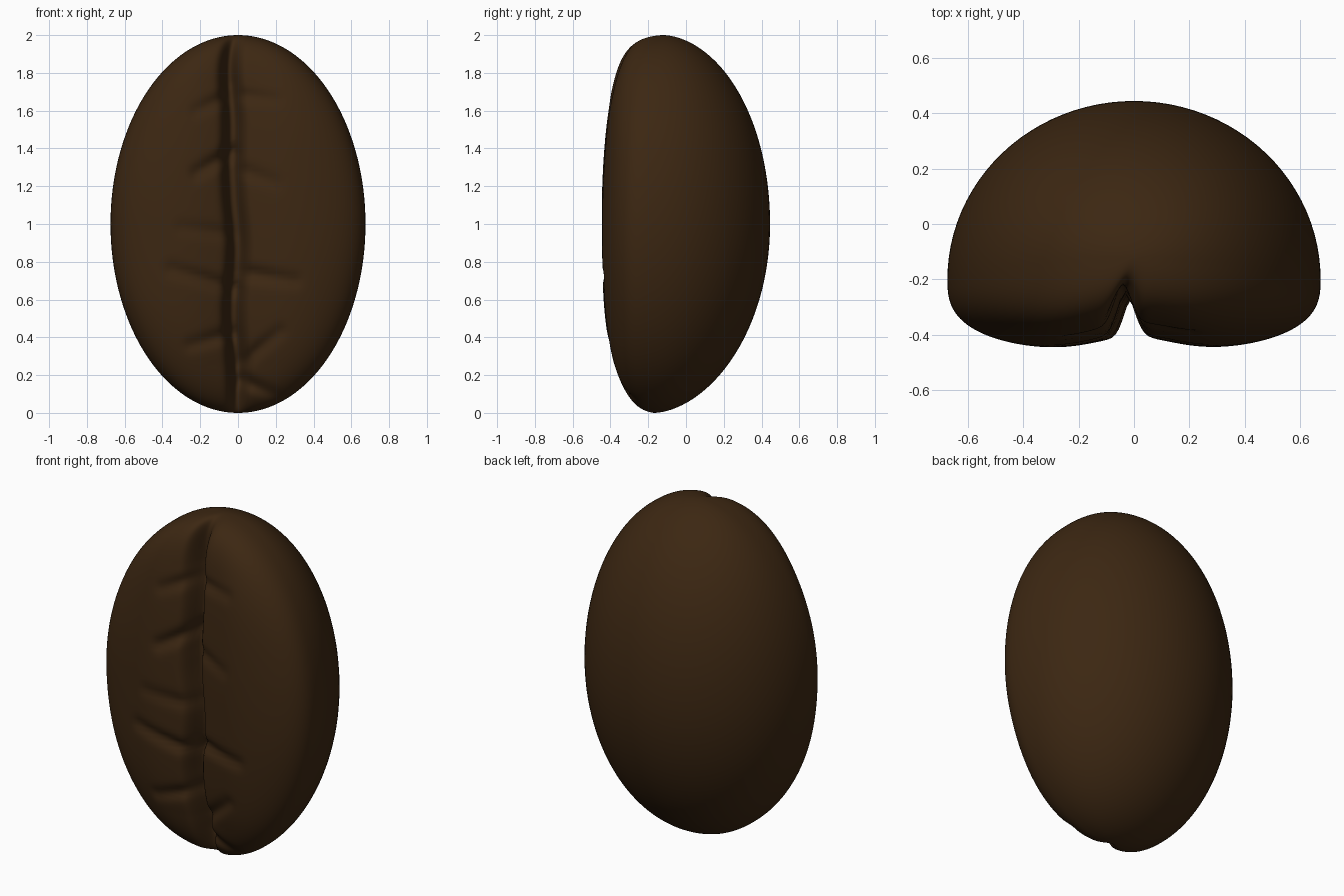
import bpy, bmesh
from math import sin, cos, pi, exp, hypot, copysign

if "Cube" in bpy.data.objects:
    bpy.data.objects.remove(bpy.data.objects["Cube"])

RINGS, HALF = 120, 96

# wrinkles on the flat face: start x, z, end x, z, depth
WRINKLES = [
    (-.03, 1.38, -.22, 1.27, .045), (-.05, .95, -.30, .98, .02),
    (-.02, .66, -.35, .76, .035), (-.04, .42, -.25, .36, .03),
    (-.09, 1.66, -.22, 1.60, .025), (.03, 1.68, .20, 1.66, .02),
    (.04, .74, .30, .70, .035), (.04, .28, .22, .43, .03),
    (.03, .17, .20, .09, .04), (.03, 1.28, .20, 1.22, .02),
]


def wrinkle(x, z):
    total = 0
    for x0, z0, x1, z1, d in WRINKLES:
        dx, dz = x1 - x0, z1 - z0
        t = max(0, min(1, ((x - x0) * dx + (z - z0) * dz) / (dx * dx + dz * dz)))
        r = hypot(x - x0 - t * dx, z - z0 - t * dz)
        total += d * (1 - .5 * t) * exp(-(r / .035) ** 2)
    return total


def groove_x(z):
    # the crack wanders left towards the top
    return -.015 - .07 * max(0, z - 1.2) / .8 + .012 * sin(z * 9)


def spow(v, p):
    return copysign(abs(v) ** p, v)


def ring(t):
    z, s = 1 - cos(t), sin(t)
    half = .675 * s
    spine = -.2 + (.08 if z > 1 else .03) * (z - 1) ** 2
    back = .645 * s ** 1.15
    front = .26 * (1 - (1 - s) ** (3 if z > 1 else 1.7))
    pts = []
    # domed back
    for i in range(HALF // 2):
        a = pi * i / (HALF // 2)
        pts.append((half * cos(a), spine + back * sin(a), z))
    # flat front with groove and wrinkles, denser near the groove
    for i in range(HALF):
        a = pi * i / HALF
        a += .36 * sin(2 * a)
        u, e = -spow(cos(a), 2 / 2.8), abs(sin(a)) ** (2 / 2.8)
        g = groove_x(z) * s
        x = half * u + g * (1 - u * u)
        fade = min(1, s * 1.5) * e
        dip = .05 * exp(-(x / .2) ** 2) + .15 * exp(-((x - g) / .042) ** 2)
        y = spine - front * e + fade * (dip + wrinkle(x, z))
        pts.append((x, y, z))
    return pts


# bean body
bm = bmesh.new()
rows = [[bm.verts.new(p) for p in ring(pi * k / RINGS)] for k in range(1, RINGS)]
for lo, hi in zip(rows, rows[1:]):
    for i in range(len(lo)):
        j = (i + 1) % len(lo)
        bm.faces.new((lo[i], lo[j], hi[j], hi[i]))
for row, tip in ((rows[0], (0, -.17, 0)), (rows[-1], (0, -.12, 2))):
    v = bm.verts.new(tip)
    for i in range(len(row)):
        bm.faces.new((row[i], row[(i + 1) % len(row)], v))
bmesh.ops.recalc_face_normals(bm, faces=bm.faces)
for f in bm.faces:
    f.smooth = True
mesh = bpy.data.meshes.new("coffee_bean")
bm.to_mesh(mesh)
bm.free()
bean = bpy.data.objects.new("coffee_bean", mesh)
bpy.context.collection.objects.link(bean)

mat = bpy.data.materials.new("dark roast brown")
mat.diffuse_color = (.045, .02, .006, 1)
mat.use_nodes = True
mat.node_tree.nodes["Principled BSDF"].inputs["Base Color"].default_value = mat.diffuse_color
mesh.materials.append(mat)
